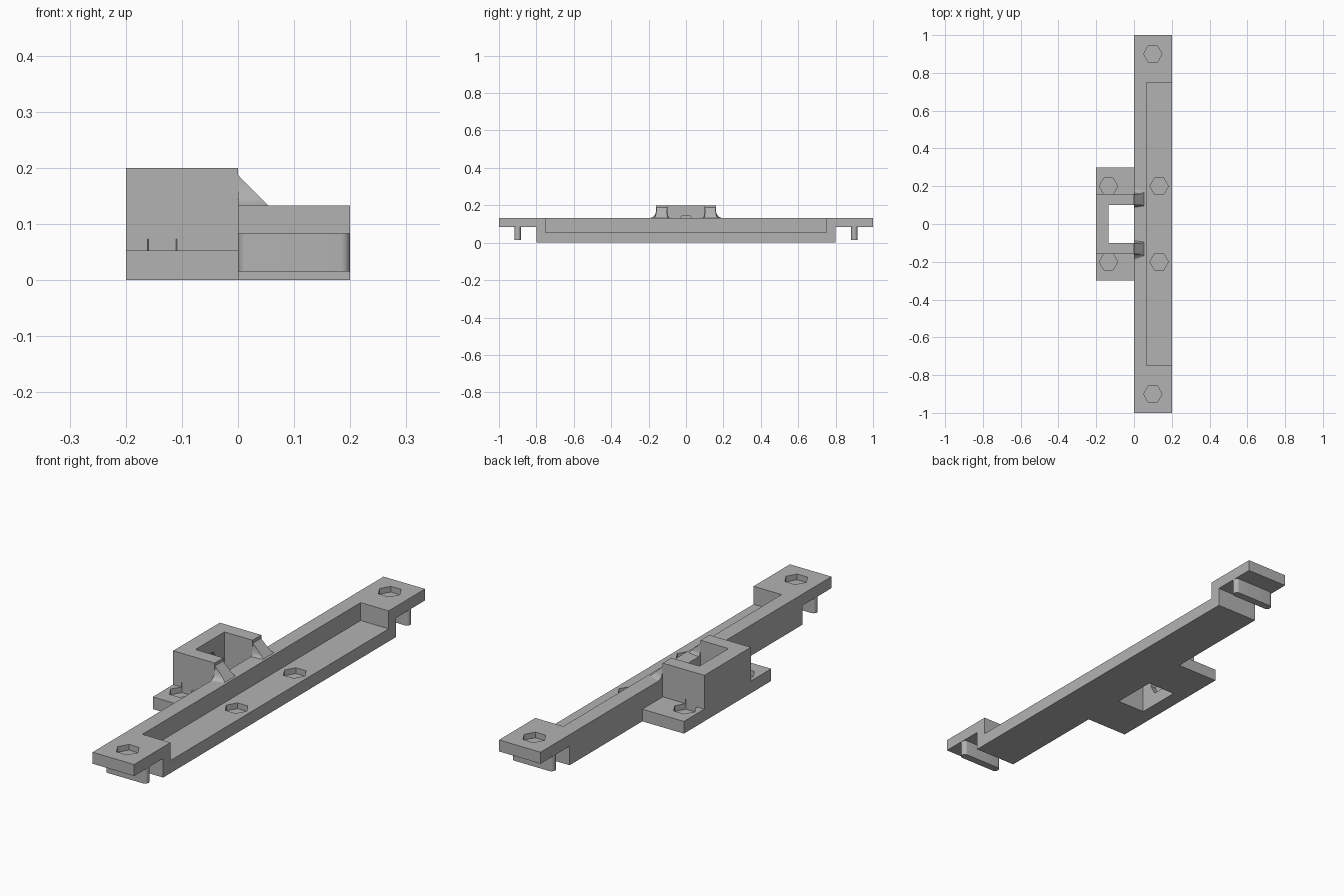
import bpy, bmesh, math
from mathutils import Matrix, Vector

cube = bpy.data.objects.get("Cube")
if cube:
    bpy.data.objects.remove(cube, do_unlink=True)

grey = bpy.data.materials.new("light grey plastic")
grey.use_nodes = True
grey.diffuse_color = (0.45, 0.45, 0.45, 1)
grey.node_tree.nodes["Principled BSDF"].inputs["Base Color"].default_value = grey.diffuse_color


def finish(bm, name):
    bmesh.ops.recalc_face_normals(bm, faces=bm.faces)
    mesh = bpy.data.meshes.new(name)
    bm.to_mesh(mesh)
    bm.free()
    mesh.materials.append(grey)
    obj = bpy.data.objects.new(name, mesh)
    bpy.context.collection.objects.link(obj)
    return obj


def extrude(name, points, vec):
    """Solid made by sweeping a flat outline along vec."""
    bm = bmesh.new()
    face = bm.faces.new([bm.verts.new(p) for p in points])
    grown = bmesh.ops.extrude_face_region(bm, geom=[face])["geom"]
    bmesh.ops.translate(bm, vec=vec, verts=[v for v in grown if isinstance(v, bmesh.types.BMVert)])
    return finish(bm, name)


def side_profile(name, half, x0, x1):
    """Outline in y and z, mirrored about y = 0, swept along x."""
    outline = half + [(-y, z) for y, z in reversed(half)]
    return extrude(name, [(x0, y, z) for y, z in outline], Vector((x1 - x0, 0, 0)))


def box(name, x0, x1, y0, y1, z0, z1):
    corners = [(x0, y0, z0), (x1, y0, z0), (x1, y1, z0), (x0, y1, z0)]
    return extrude(name, corners, Vector((0, 0, z1 - z0)))


def prism(sides, radius, start, end):
    """Round or hexagonal cutter between two points."""
    start, end = Vector(start), Vector(end)
    axis = end - start
    bm = bmesh.new()
    bmesh.ops.create_cone(bm, cap_ends=True, segments=sides, radius1=radius,
                          radius2=radius, depth=axis.length)
    # Hexagon corners point along x when upright, along y when lying down
    spin = Matrix.Rotation(math.radians(30 if abs(axis.x) < 0.001 else 0), 4, 'Z')
    turn = axis.to_track_quat('Z', 'Y').to_matrix().to_4x4()
    bm.transform(Matrix.Translation((start + end) / 2) @ turn @ spin)
    return finish(bm, "cutter")


def cut(obj, cutters):
    bpy.context.view_layer.objects.active = obj
    for c in cutters:
        c.hide_render = True
        mod = obj.modifiers.new("cut", 'BOOLEAN')
        mod.operation, mod.solver, mod.object = 'DIFFERENCE', 'EXACT', c
        bpy.ops.object.modifier_apply(modifier=mod.name)
        bpy.data.objects.remove(c, do_unlink=True)


def smooth(obj):
    bpy.ops.object.select_all(action='DESELECT')
    obj.select_set(True)
    bpy.context.view_layer.objects.active = obj
    bpy.ops.object.shade_smooth_by_angle(angle=math.radians(30))


HOLE, HEX, NUT = 0.025, 0.049, 0.025


def screw_cutters(x, y, top):
    """Through hole with a hexagonal nut recess under the given surface."""
    return [prism(32, HOLE, (x, y, -0.05), (x, y, top + 0.02)),
            hex_up(x, y, top)]


def hex_up(x, y, top):
    ring = [(x + HEX * math.cos(a), y + HEX * math.sin(a), top - NUT)
            for a in (math.radians(60 * i) for i in range(6))]
    return extrude("cutter", ring, Vector((0, 0, NUT + 0.02)))


# Long bar with raised ends, an open side pocket and four screw holes
bar = side_profile("mounting_bar", [(0.8, 0), (0.8, 0.083), (1, 0.083), (1, 0.133)], 0, 0.2)
cut(bar, [box("cutter", 0.065, 0.3, -0.75, 0.75, 0.055, 0.2)])
for s in (-1, 1):
    cut(bar, screw_cutters(0.1, 0.9 * s, 0.133) + screw_cutters(0.133, 0.2 * s, 0.055))
smooth(bar)

# Rear bracket: flanges and a raised housing with a square window
bracket = side_profile("housing_bracket",
                       [(0.3, 0), (0.3, 0.053), (0.16, 0.053), (0.16, 0.2)], -0.2, 0)
cut(bracket, [box("cutter", -0.135, 0.1, -0.1, 0.1, -0.1, 0.3)])
for s in (-1, 1):
    cut(bracket, screw_cutters(-0.135, 0.2 * s, 0.053))
# Cross hole and its nut recess in the housing wall
nut_ring = [(-0.135 - NUT, HEX * math.cos(a), 0.1 + HEX * math.sin(a))
            for a in (math.radians(60 * i) for i in range(6))]
cut(bracket, [prism(32, HOLE, (-0.25, 0, 0.1), (-0.1, 0, 0.1)),
              extrude("cutter", nut_ring, Vector((NUT + 0.02, 0, 0)))])
smooth(bracket)

# Round-ended locating ribs under each bar end, split by the screw hole
R = 0.0167
for s, label in ((-1, "front"), (1, "back")):
    outline = []
    for cx, start in ((0.2 - R, -90), (R, 90)):
        for i in range(13):
            a = math.radians(start + 15 * i)
            outline.append((cx + R * math.cos(a), 0.9 * s + R * math.sin(a), 0.015))
    rib = extrude(label + "_locating_rib", outline, Vector((0, 0, 0.068)))
    cut(rib, [prism(32, HOLE - 0.002, (0.1, 0.9 * s, -0.05), (0.1, 0.9 * s, 0.1))])
    smooth(rib)

# Sloped gussets with flared flanks between the housing and the bar top
STEPS, H = 8, 0.054
for s, label in ((-1, "front"), (1, "back")):
    bm = bmesh.new()
    rows = []
    for i in range(STEPS + 1):
        t = i / STEPS
        flare = 1 - math.sqrt(1 - (1 - t) ** 2)
        reach = max(H * (1 - t), 0.0005)
        outer, inner = 0.158 + 0.03 * flare, 0.102 - 0.014 * flare
        tip_out, tip_in = 0.158 + 0.012 * flare, 0.102 - 0.006 * flare
        z = 0.133 + H * t
        rows.append([bm.verts.new((x, y * s, z)) for x, y in
                     ((0, inner), (reach, tip_in), (reach, tip_out), (0, outer))])
    for low, high in zip(rows, rows[1:]):
        for k in range(4):
            n = (k + 1) % 4
            bm.faces.new((low[k], low[n], high[n], high[k]))
    bm.faces.new(rows[0])
    bm.faces.new(rows[-1])
    smooth(finish(bm, label + "_gusset"))
